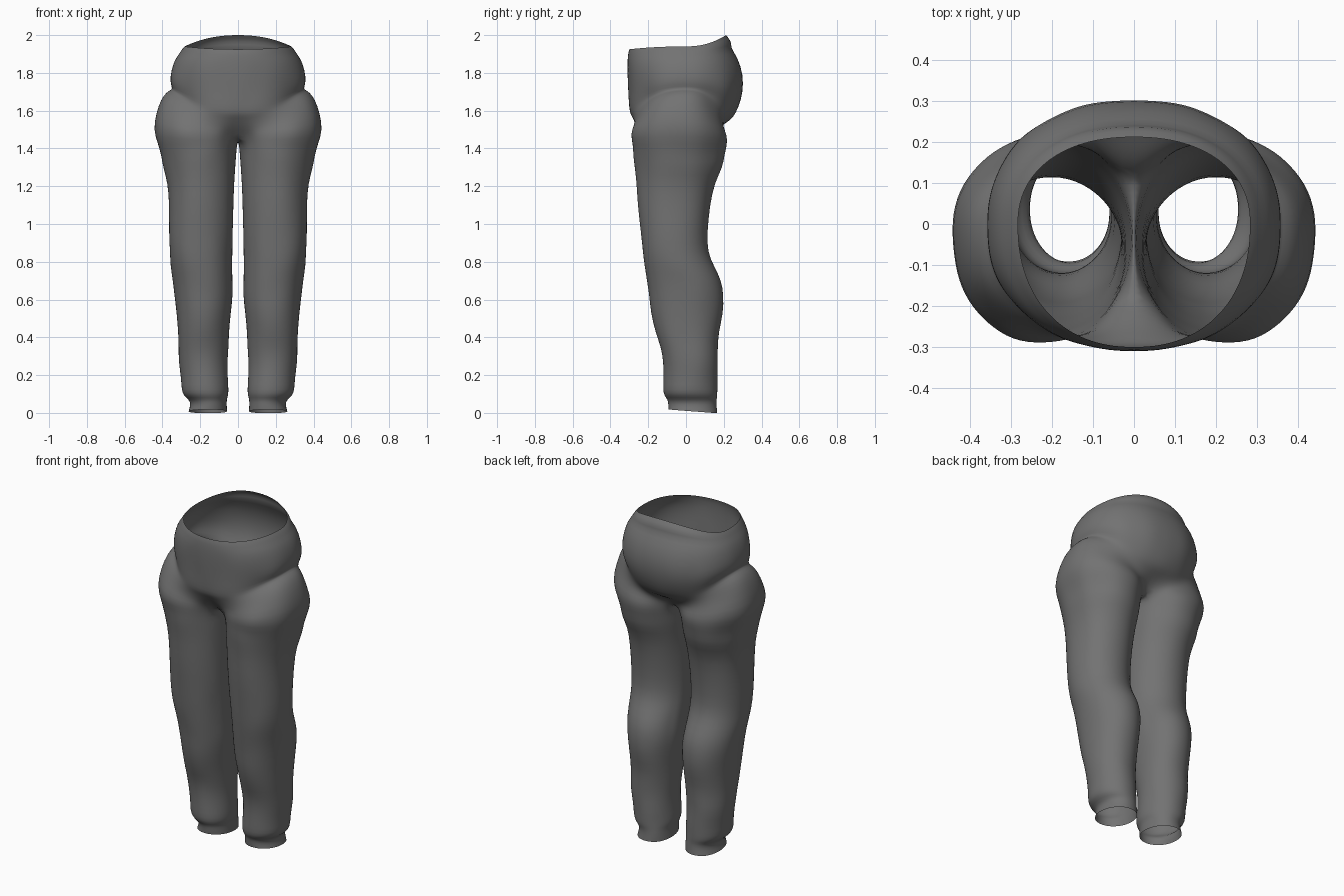
import bpy, bmesh, math
from mathutils import Vector, noise

cube = bpy.data.objects.get("Cube")
if cube:
    bpy.data.objects.remove(cube, do_unlink=True)

ARC, BRIDGE, REACH = 32, 8, math.radians(145)


def mat(name, rgb):
    m = bpy.data.materials.new(name)
    m.use_nodes = True
    m.diffuse_color = (*rgb, 1)
    bsdf = m.node_tree.nodes["Principled BSDF"]
    bsdf.inputs["Base Color"].default_value = (*rgb, 1)
    bsdf.inputs["Roughness"].default_value = 0.9
    return m


def power(v, e):
    return math.copysign(abs(v) ** e, v)


def hip_point(a, w, yf, yb):
    """Half oval round the body, from front centre to back centre."""
    s = power(math.sin(a), 0.9)
    return Vector((w * power(math.cos(a), 0.9), s * (yb if s > 0 else -yf), 0))


def leg_point(t, xin, xout, yf, yb):
    """Oval round one leg; angle zero is the outer side."""
    return Vector(((xin + xout) / 2 + (xout - xin) / 2 * power(math.cos(t), 0.95),
                   (yf + yb) / 2 + (yb - yf) / 2 * power(math.sin(t), 0.95), 0))


# Hips: z at side, front, back; half width; front y, back y; blend to leg oval
hips = [
    (1.94, 1.925, 2.0, .283, -.30, .212, 0),
    (1.925, 1.905, 1.965, .297, -.306, .243, 0),
    (1.90, 1.885, 1.935, .312, -.308, .235, 0),
    (1.87, 1.86, 1.88, .335, -.31, .275, 0),
    (1.81, 1.80, 1.79, .355, -.31, .303, 0),
    (1.755, 1.70, 1.70, .36, -.307, .303, 0),
    (1.725, 1.63, 1.62, .35, -.302, .28, 0),
    (1.712, 1.585, 1.56, .348, -.297, .25, 0),
    (1.70, 1.56, 1.535, .38, -.292, .23, .15),
    (1.66, 1.53, 1.515, .41, -.29, .21, .35),
    (1.59, 1.495, 1.485, .435, -.285, .18, .65),
    (1.50, 1.465, 1.455, .45, -.28, .17, 1),
]
# Legs: z; inner x, outer x; front y, back y
legs = [
    (1.42, .005, .425, -.283, .215), (1.36, .01, .408, -.278, .20),
    (1.30, .014, .395, -.27, .195), (1.22, .02, .37, -.262, .15),
    (1.1, .024, .366, -.253, .128), (.95, .028, .366, -.24, .11),
    (.85, .03, .36, -.228, .115), (.78, .03, .355, -.222, .145),
    (.70, .03, .342, -.21, .187), (.62, .027, .335, -.20, .20),
    (.53, .038, .328, -.187, .197), (.42, .048, .318, -.16, .172),
    (.35, .052, .315, -.135, .168), (.27, .058, .31, -.12, .168),
    (.18, .053, .303, -.118, .166), (.12, .048, .30, -.122, .164),
    (.09, .05, .285, -.118, .163), (.07, .058, .258, -.10, .16),
    (.045, .06, .25, -.098, .16), (.008, .058, .262, -.092, .166),
]

bm = bmesh.new()


def strip(up, low, closed):
    n = len(up)
    for i in range(n if closed else n - 1):
        j = (i + 1) % n
        bm.faces.new((up[i], low[i], low[j], up[j]))


# Waist and hips, half of the body
prev = None
for zs, zf, zb, w, yf, yb, blend in hips:
    row = []
    for i in range(ARC + 1):
        f = 2 * i / ARC - 1
        a = f * math.pi / 2
        p = hip_point(a, w, yf, yb).lerp(leg_point(f * REACH, 0, w, -.295, .215), blend)
        if i in (0, ARC):
            p.x = 0
        p.z = zs + ((zb if f > 0 else zf) - zs) * math.sin(a) ** 2
        row.append(bm.verts.new(p))
    if prev:
        strip(prev, row, False)
    prev = row

# Crotch bridge, from back centre to front centre
first, last = prev[0].co.copy(), prev[-1].co.copy()
for j in range(1, BRIDGE):
    p = last.lerp(first, j / BRIDGE)
    p.z -= .022 * math.sin(math.pi * j / BRIDGE)
    prev.append(bm.verts.new(p))

# One leg down to the gathered hem
angles = [(2 * i / ARC - 1) * REACH for i in range(ARC + 1)]
angles += [REACH + (2 * math.pi - 2 * REACH) * j / BRIDGE for j in range(1, BRIDGE)]
for z, xin, xout, yf, yb in legs:
    row = []
    for t in angles:
        p = leg_point(t, xin, xout, yf, yb)
        p.z = z - (.01 * math.sin(t) if z < .02 else 0)
        p.z = max(p.z, 0)
        row.append(bm.verts.new(p))
    strip(prev, row, True)
    prev = row

# Soft cloth creases
for v in bm.verts:
    if v.co.x > .04 and .03 < v.co.z < 1.85:
        k = .008 * noise.noise(Vector((v.co.x * 7, v.co.y * 7, v.co.z * 9)))
        side = Vector((v.co.x - .19, v.co.y, 0)).normalized()
        v.co += side * k
for f in bm.faces:
    f.smooth = True

mesh = bpy.data.meshes.new("trousers")
bm.to_mesh(mesh)
bm.free()
mesh.materials.append(mat("grey cloth", (.17, .17, .17)))
trousers = bpy.data.objects.new("trousers", mesh)
bpy.context.collection.objects.link(trousers)

mirror = trousers.modifiers.new("mirror", 'MIRROR')
mirror.use_clip = True
mirror.merge_threshold = .0005
smooth = trousers.modifiers.new("smooth", 'SUBSURF')
smooth.levels = smooth.render_levels = 1
